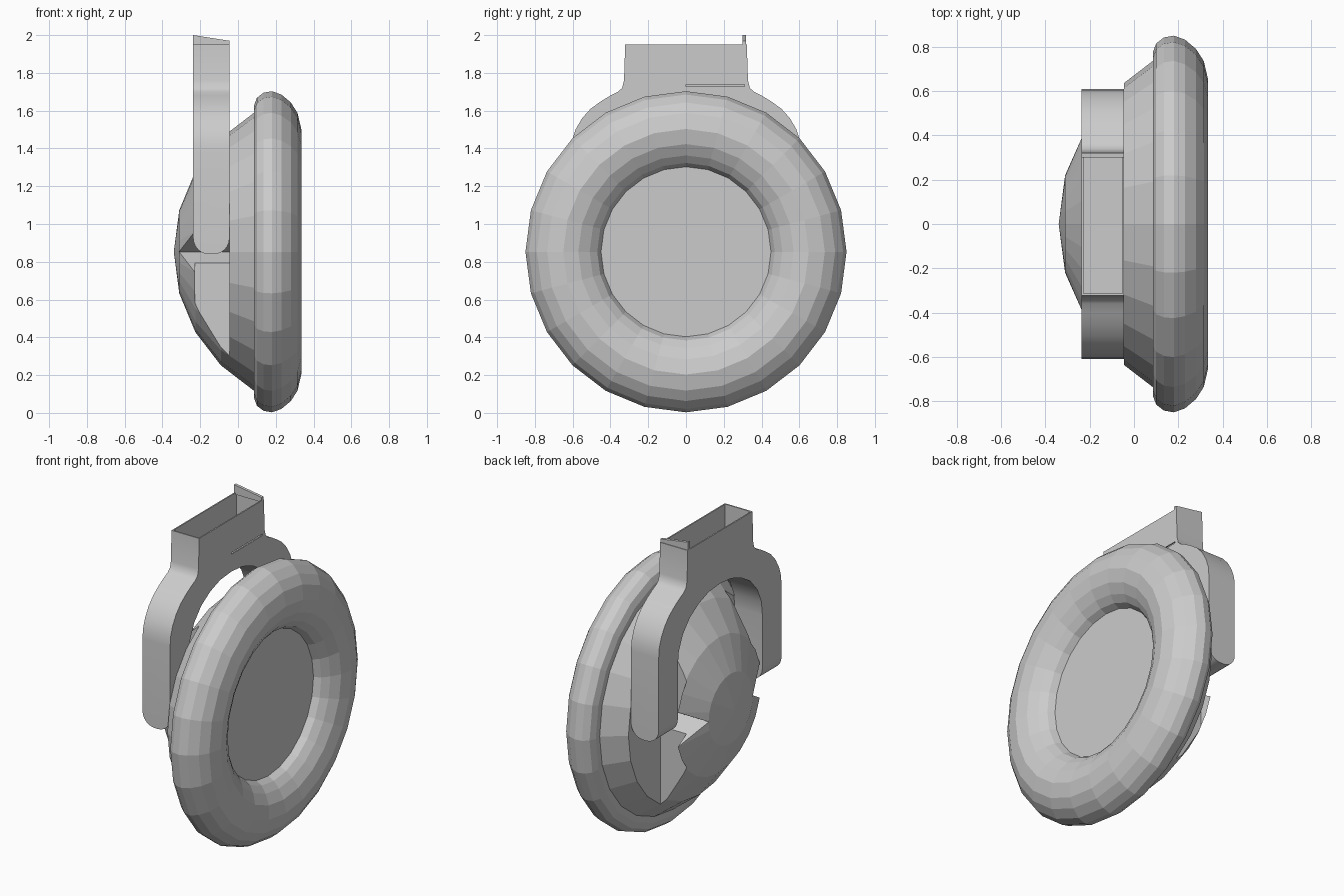
import bpy, bmesh, math

if "Cube" in bpy.data.objects:
    bpy.data.objects.remove(bpy.data.objects["Cube"])

CZ = 0.853   # height of the cup axis
SEG = 24


def finish(bm, name, smooth=None):
    bmesh.ops.recalc_face_normals(bm, faces=bm.faces)
    me = bpy.data.meshes.new(name)
    bm.to_mesh(me)
    bm.free()
    ob = bpy.data.objects.new(name, me)
    bpy.context.collection.objects.link(ob)
    if smooth:
        bpy.ops.object.select_all(action='DESELECT')
        ob.select_set(True)
        bpy.context.view_layer.objects.active = ob
        bpy.ops.object.shade_smooth_by_angle(angle=math.radians(smooth))
    return ob


def lathe(name, profile, closed=False):
    """Revolve (x, radius) points around the cup axis, which runs along x."""
    bm = bmesh.new()
    rings = []
    for x, r in profile:
        if r == 0:
            rings.append([bm.verts.new((x, 0, CZ))] * SEG)
        else:
            rings.append([bm.verts.new((x, r * math.cos(2 * math.pi * i / SEG),
                                        CZ + r * math.sin(2 * math.pi * i / SEG)))
                          for i in range(SEG)])
    pairs = list(zip(rings, rings[1:]))
    if closed:
        pairs.append((rings[-1], rings[0]))
    for a, b in pairs:
        for i in range(SEG):
            j = (i + 1) % SEG
            quad = list(dict.fromkeys((a[i], a[j], b[j], b[i])))
            bm.faces.new(quad)
    return finish(bm, name)


def prism(name, pts, x0, x1, bevel_z=None, smooth=None):
    """Extrude a (y, z) outline along x; optionally round the lowest end edges."""
    bm = bmesh.new()
    f = bm.faces.new([bm.verts.new((x0, y, z)) for y, z in pts])
    ext = bmesh.ops.extrude_face_region(bm, geom=[f])
    for v in ext['geom']:
        if isinstance(v, bmesh.types.BMVert):
            v.co.x = x1
    if bevel_z is not None:
        edges = [e for e in bm.edges
                 if all(abs(v.co.z - bevel_z) < 1e-4 for v in e.verts)
                 and abs(e.verts[0].co.x - e.verts[1].co.x) < 1e-4]
        bmesh.ops.bevel(bm, geom=edges, offset=0.085, segments=6, profile=0.5, affect='EDGES')
    return finish(bm, name, smooth)


def rect(y0, y1, z0, z1):
    return [(y0, z0), (y1, z0), (y1, z1), (y0, z1)]


def cut(ob, cutter):
    m = ob.modifiers.new("cut", 'BOOLEAN')
    m.operation = 'DIFFERENCE'
    m.solver = 'EXACT'
    m.object = cutter
    cutter.hide_render = True
    cutter.hide_viewport = True


# ear cushion
lathe("ear_cushion", [(.085, .775), (.10, .815), (.135, .842), (.18, .85), (.23, .832),
                      (.28, .79), (.315, .735), (.335, .65), (.318, .57), (.285, .51),
                      (.25, .47), (.21, .45), (.18, .445), (.13, .46), (.085, .53)], closed=True)

# inner disc of the cushion
lathe("speaker_cover", [(.21, 0), (.21, .455), (.18, .455), (.18, 0)])

# domed cup: cap of a sphere
dome = [(.51 - .85 * math.cos(math.radians(15 * k)), .85 * math.sin(math.radians(15 * k)))
        for k in range(5)]
cup = lathe("cup_shell", dome + [(.10, .735), (.10, 0)])

# side recesses for the yoke arms, with a V notch in the cap edge
for s in (-1, 1):
    cut(cup, prism("recess_cutter", rect(*sorted((s * .32, s * 1.0)), 0, 1.7), -.228, -.045))
    cut(cup, prism("notch_cutter", [(s * .218, CZ), (s * .6, CZ + .22), (s * .6, CZ - .22)],
                   -.5, -.0455))

# yoke: arched fork with a squared socket on top
outer = [(.61, .84), (.61, 1.38), (.605, 1.44), (.585, 1.50), (.55, 1.56), (.505, 1.61),
         (.45, 1.65), (.40, 1.68), (.36, 1.70), (.338, 1.72), (.328, 1.76), (.322, 1.95)]
inner = [(0, 1.62), (.11, 1.61), (.21, 1.575), (.30, 1.52), (.37, 1.44), (.41, 1.35),
         (.42, 1.26), (.42, .84)]
outline = (outer + [(-y, z) for y, z in reversed(outer)]
           + [(-y, z) for y, z in reversed(inner)] + inner[1:])
yoke = prism("yoke", outline, -.237, -.045, bevel_z=.84, smooth=35)
cut(yoke, prism("socket_cutter", rect(-.313, .313, 1.72, 2.1), -.229, -.053))

# thin slot under the socket wall
cut(yoke, prism("slot_cutter", rect(0, .31, 1.728, 1.738), -.06, .0))

# slanted end tab of the socket
bm = bmesh.new()
side = [(-.237, 1.94), (-.045, 1.94), (-.045, 1.97), (-.237, 2.0)]
a = [bm.verts.new((x, .300, z)) for x, z in side]
b = [bm.verts.new((x, .318, z)) for x, z in side]
bm.faces.new(a)
bm.faces.new(b)
for i in range(4):
    j = (i + 1) % 4
    bm.faces.new((a[i], a[j], b[j], b[i]))
finish(bm, "socket_tab")
